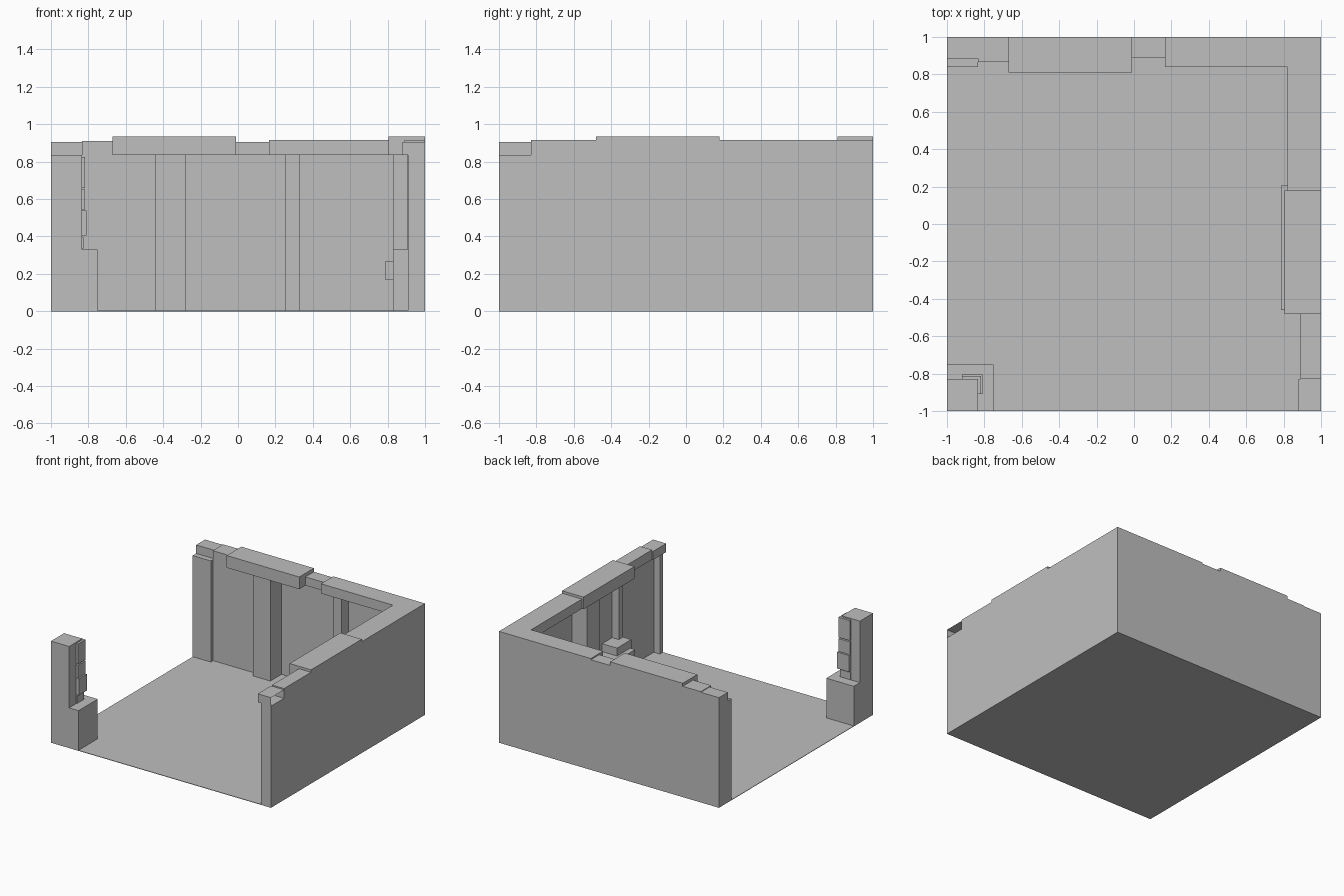
import bpy
import bmesh

old = bpy.data.objects.get("Cube")
if old:
    bpy.data.objects.remove(old, do_unlink=True)

stone = bpy.data.materials.new("grey_stone")
stone.use_nodes = True
GREY = (0.52, 0.52, 0.52, 1)
stone.diffuse_color = GREY
stone.node_tree.nodes["Principled BSDF"].inputs["Base Color"].default_value = GREY


def block(name, x, y, z, open_side=False):
    """Box spanning the given ranges; open_side drops the +x face."""
    bm = bmesh.new()
    bmesh.ops.create_cube(bm, size=1)
    for v in bm.verts:
        v.co = [r[0] if c < 0 else r[1] for c, r in zip(v.co, (x, y, z))]
    if open_side:
        bm.normal_update()
        bmesh.ops.delete(bm, geom=[f for f in bm.faces if f.normal.x > 0.9],
                         context='FACES_ONLY')
    mesh = bpy.data.meshes.new(name)
    bm.to_mesh(mesh)
    bm.free()
    mesh.materials.append(stone)
    obj = bpy.data.objects.new(name, mesh)
    bpy.context.collection.objects.link(obj)
    return obj


CAP = 0.835      # underside of the coping stones
INNER = 0.965    # inner plane of the thin walls

# Floor and thin outer walls
block("floor", (-1, 1), (-1, 1), (0, 0.004))
block("back_wall", (-1, 1), (INNER, 1), (0, CAP))
block("side_wall", (INNER, 1), (-1, 1), (0, CAP))

# Back wall coping: start x, end x, front y, top z
for i, (x0, x1, y0, top) in enumerate([
        (-1, -0.835, 0.885, 0.905), (-0.835, -0.67, 0.865, 0.91),
        (-0.67, -0.01, 0.81, 0.935), (-0.01, 0.165, 0.89, 0.905),
        (0.165, 1, 0.84, 0.915)]):
    block(f"back_coping_{i + 1}", (x0, x1), (y0, 1), (CAP, top))

# Side wall coping: start y, end y, inner x, top z
for i, (y0, y1, x0, top) in enumerate([
        (0.18, 0.84, 0.82, 0.915), (-0.48, 0.18, 0.805, 0.935),
        (-0.83, -0.48, 0.89, 0.915)]):
    block(f"side_coping_{i + 1}", (x0, 1), (y0, y1), (CAP, top))
block("side_coping_end", (0.88, 1), (-1, -0.83), (CAP, 0.905), open_side=True)

# Back wall posts and the thicker panel
block("back_end_post", (-1, -0.835), (0.84, 1), (0, CAP))
block("back_panel", (-0.835, -0.44), (0.87, 1), (0, CAP))
block("back_wide_post", (-0.44, -0.28), (0.82, 1), (0, CAP))
block("back_narrow_post", (0.25, 0.33), (0.875, 1), (0, CAP))

# Side wall posts, plinth and ledge
block("side_end_post", (0.91, 1), (-1, -0.96), (0, CAP))
block("side_plinth", (0.83, 1), (-0.475, -0.29), (0, 0.33))
block("side_plinth_post", (0.905, 1), (-0.475, -0.42), (0.33, CAP))
block("side_wide_post", (0.83, 1), (-0.06, 0.1), (0, CAP))
block("side_ledge", (0.785, 1), (-0.46, 0.205), (0.17, 0.265))

# Free-standing corner pillar with stones on its inner edge
block("pillar_base", (-1, -0.75), (-1, -0.75), (0, 0.33))
block("pillar", (-1, -0.835), (-1, -0.83), (0.33, CAP))
for i, (z0, z1, reach) in enumerate([
        (0.335, 0.395, 0.01), (0.405, 0.54, 0.025),
        (0.545, 0.65, 0.018), (0.66, 0.825, 0.018)]):
    block(f"pillar_stone_{i + 1}", (-0.92, -0.835 + reach),
          (-0.91, -0.83 + reach), (z0, z1))
